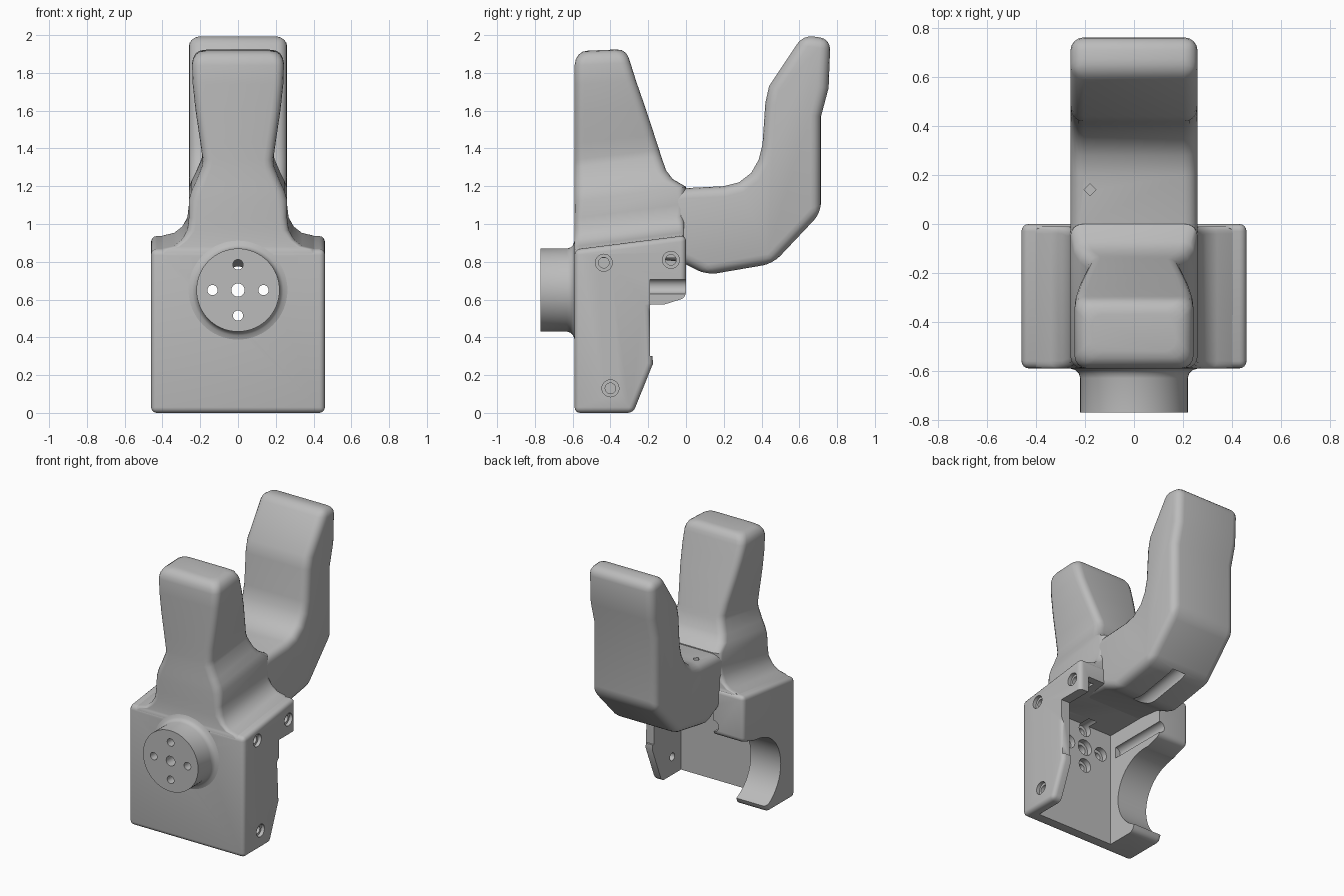
import bpy, bmesh, math
from mathutils import Vector

cube = bpy.data.objects.get("Cube")
if cube:
    bpy.data.objects.remove(cube, do_unlink=True)

grey = bpy.data.materials.new("plain grey")
grey.use_nodes = True
grey.diffuse_color = (0.5, 0.5, 0.5, 1)
grey.node_tree.nodes["Principled BSDF"].inputs["Base Color"].default_value = (0.5, 0.5, 0.5, 1)


def finish(name, bm):
    bmesh.ops.recalc_face_normals(bm, faces=bm.faces)
    mesh = bpy.data.meshes.new(name)
    bm.to_mesh(mesh)
    bm.free()
    mesh.materials.append(grey)
    obj = bpy.data.objects.new(name, mesh)
    bpy.context.collection.objects.link(obj)
    return obj


def activate(obj):
    bpy.ops.object.select_all(action="DESELECT")
    obj.select_set(True)
    bpy.context.view_layer.objects.active = obj


def loft(name, rings):
    bm = bmesh.new()
    loops = [[bm.verts.new(p) for p in ring] for ring in rings]
    n = len(loops[0])
    for a, b in zip(loops, loops[1:]):
        for i in range(n):
            j = (i + 1) % n
            bm.faces.new((a[i], a[j], b[j], b[i]))
    bm.faces.new(loops[0])
    bm.faces.new(loops[-1])
    return finish(name, bm)


def side_slab(name, profile, x0, x1):
    return loft(name, [[(x, y, z) for y, z in profile] for x in (x0, x1)])


def box(name, x0, x1, y0, y1, z0, z1):
    return side_slab(name, [(y0, z0), (y1, z0), (y1, z1), (y0, z1)], x0, x1)


def rod(name, start, end, radius, sides=24):
    start, end = Vector(start), Vector(end)
    turn = (end - start).to_track_quat("Z", "Y")
    circle = [turn @ Vector((radius * math.cos(math.tau * i / sides),
                             radius * math.sin(math.tau * i / sides), 0)) for i in range(sides)]
    return loft(name, [[c + p for c in circle] for p in (start, end)])


def bevel(obj, width):
    mod = obj.modifiers.new("round", "BEVEL")
    mod.width, mod.segments = width, 4
    mod.limit_method, mod.angle_limit = "ANGLE", math.radians(32)
    mod.use_clamp_overlap = False
    activate(obj)
    bpy.ops.object.modifier_apply(modifier=mod.name)


def cut(obj, cutters):
    for cutter in cutters:
        mod = obj.modifiers.new("cut", "BOOLEAN")
        mod.operation, mod.solver, mod.object = "DIFFERENCE", "EXACT", cutter
        activate(obj)
        bpy.ops.object.modifier_apply(modifier=mod.name)
        bpy.data.objects.remove(cutter, do_unlink=True)


def smooth(obj):
    activate(obj)
    bpy.ops.object.shade_smooth_by_angle(angle=math.radians(35))


def rounded_ring(half, y0, y1, z, shear, r, steps=4):
    # Rounded rectangle that rises toward the back
    ring = []
    corners = [(half - r, y1 - r), (r - half, y1 - r), (r - half, y0 + r), (half - r, y0 + r)]
    for k, (cx, cy) in enumerate(corners):
        for i in range(steps + 1):
            a = math.pi / 2 * (k + i / steps)
            y = cy + r * math.sin(a)
            ring.append((cx + r * math.cos(a), y, z + shear * (y + 0.59)))
    return ring


# Boss hole positions (x, z, radius)
boss_holes = [(0, 0.65, 0.035)] + [(dx, 0.65 + dz, 0.027) for dx, dz in
                                   ((0.135, 0), (-0.135, 0), (0, 0.135), (0, -0.135))]


def boss_drills(r_extra, y0, y1):
    return [rod("drill", (x, y0, z), (x, y1, z), r + r_extra) for x, z, r in boss_holes]


# Housing: rounded block, hollowed from the back and below
housing = side_slab("housing", [(-0.59, 0), (-0.28, 0), (-0.175, 0.26), (-0.19, 0.55),
                                (0, 0.61), (0, 0.94), (-0.59, 0.865)], -0.46, 0.46)
bevel(housing, 0.03)
cut(housing, [
    box("cavity", -0.22, 0.39, -0.5, 0.5, -0.2, 0.82),
    box("wall_notch", 0.3, 0.6, -0.19, 0.3, 0.3, 0.705),
    rod("side_scoop", (-0.6, -0.15, 0.3), (-0.2, -0.15, 0.3), 0.275, 48),
    rod("wire_channel", (-0.22, -0.45, 0.67), (-0.22, 0.2, 0.67), 0.04),
])
for y, z in ((-0.435, 0.795), (-0.08, 0.81), (-0.4, 0.13)):
    cut(housing, [rod("screw_hole", (0.3, y, z), (0.6, y, z), 0.028),
                  rod("screw_recess", (0.435, y, z), (0.6, y, z), 0.045)])
cut(housing, boss_drills(0, -0.8, -0.4) + boss_drills(0.022, -0.54, -0.42))
smooth(housing)

# Round mounting boss with flared foot
boss = loft("mounting_boss", [
    [(r * math.cos(math.tau * i / 64), y, 0.65 + r * math.sin(math.tau * i / 64)) for i in range(64)]
    for r, y in ((0.22, -0.77), (0.22, -0.63), (0.226, -0.61), (0.24, -0.597), (0.265, -0.589), (0.265, -0.575))])
cut(boss, boss_drills(0, -0.8, -0.5))
smooth(boss)

# Stem: flared shoulder, waist and tapered head (half width, back y, z, slope, corner radius)
stem_rows = [
    (0.42, -0.01, 0.845, 0.13, 0.03), (0.40, -0.01, 0.866, 0.13, 0.03), (0.34, -0.01, 0.88, 0.13, 0.03),
    (0.295, -0.01, 0.915, 0.13, 0.03), (0.268, -0.01, 0.965, 0.13, 0.04), (0.26, 0, 1.03, 0.13, 0.04),
    (0.26, 0, 1.12, 0.13, 0.05), (0.245, -0.07, 1.17, 0.13, 0.05), (0.222, -0.105, 1.22, 0.13, 0.05),
    (0.19, -0.132, 1.3, 0.13, 0.05), (0.187, -0.142, 1.34, 0.12, 0.05), (0.2, -0.168, 1.43, 0.1, 0.05),
    (0.225, -0.22, 1.6, 0.08, 0.05), (0.24, -0.265, 1.74, 0.06, 0.05), (0.243, -0.295, 1.84, 0.05, 0.05),
]
rings = [rounded_ring(h, -0.59, yb, z, s, r) for h, yb, z, s, r in stem_rows]
for inset, z in ((0.006, 1.87), (0.02, 1.895), (0.042, 1.91), (0.07, 1.915)):
    rings.append(rounded_ring(0.243 - inset, -0.59 + inset, -0.298 - inset, z, 0.04, 0.05))
smooth(loft("stem", rings))

# Hook arm rising at the back
arm = side_slab("hook_arm", [
    (-0.3, 0.83), (-0.03, 0.8), (0.11, 0.73), (0.46, 0.79), (0.715, 1.06), (0.715, 1.57),
    (0.755, 1.72), (0.765, 1.98), (0.62, 2.0), (0.44, 1.73), (0.42, 1.64), (0.405, 1.42),
    (0.385, 1.34), (0.345, 1.27), (0.28, 1.22), (0.2, 1.2), (0, 1.19), (-0.3, 1.15)], -0.26, 0.26)
bevel(arm, 0.055)
cut(arm, [rod("underside_groove", (0, -0.1, 0.7), (0, 0.46, 0.79), 0.055),
          rod("pin_hole", (-0.18, 0.14, 1.0), (-0.18, 0.14, 1.4), 0.025, 4)])
smooth(arm)
